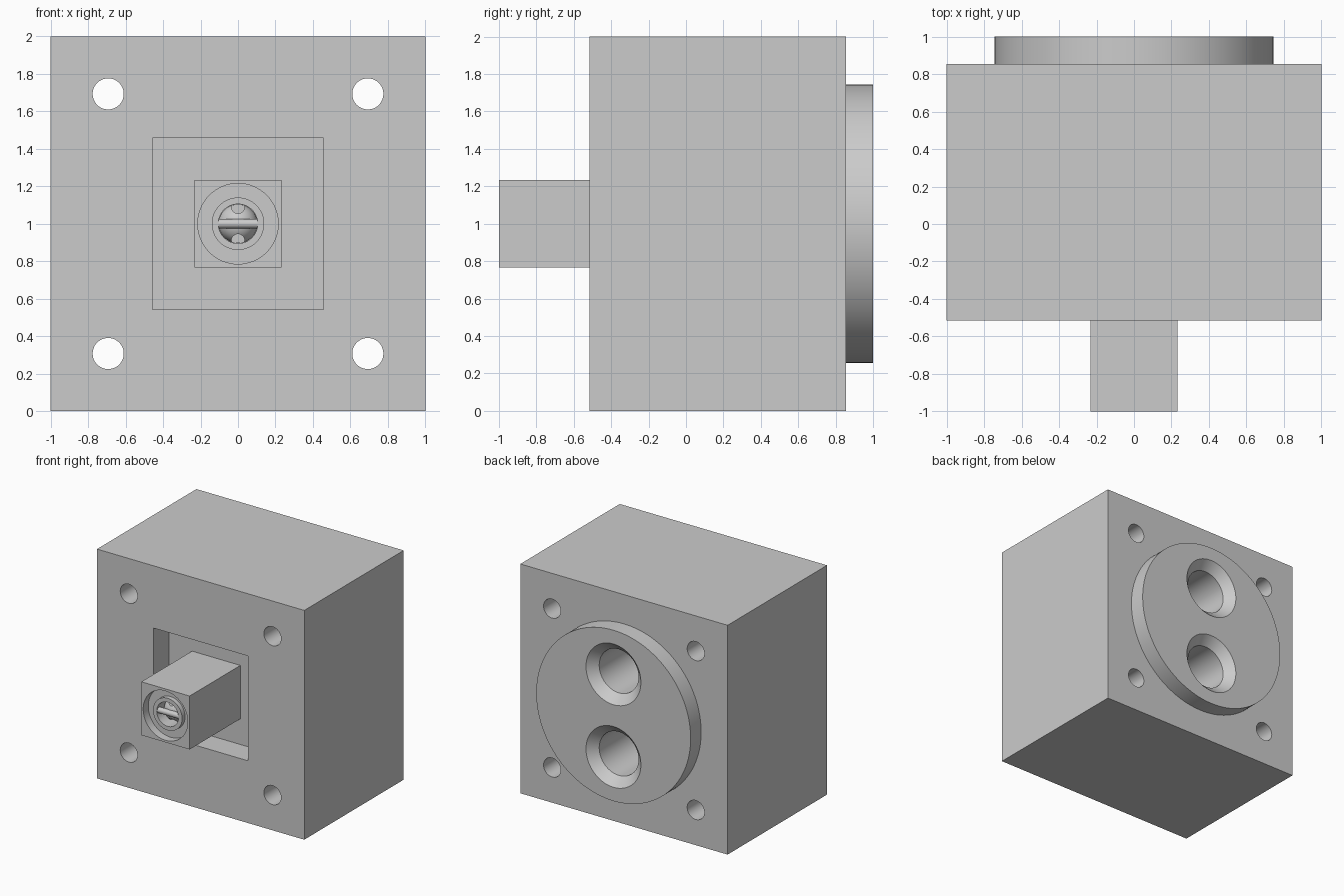
import bpy, bmesh, math

if "Cube" in bpy.data.objects:
    bpy.data.objects.remove(bpy.data.objects["Cube"], do_unlink=True)

FRONT, BACK, MID = -0.515, 0.855, 1.0    # block faces and centre height
POCKET_FLOOR = -0.30
TIP = -1.0

metal = bpy.data.materials.new("plain grey")
metal.use_nodes = True
GREY = (0.6, 0.6, 0.6, 1)
metal.diffuse_color = GREY
metal.node_tree.nodes["Principled BSDF"].inputs["Base Color"].default_value = GREY


def finish(name, bm):
    bmesh.ops.recalc_face_normals(bm, faces=bm.faces)
    mesh = bpy.data.meshes.new(name)
    bm.to_mesh(mesh)
    bm.free()
    mesh.materials.append(metal)
    obj = bpy.data.objects.new(name, mesh)
    bpy.context.collection.objects.link(obj)
    return obj


def box(name, half, y0, y1):
    """Square bar along y, centred on the main axis."""
    bm = bmesh.new()
    bmesh.ops.create_cube(bm, size=1)
    for v in bm.verts:
        v.co = (v.co.x * 2 * half, y0 if v.co.y < 0 else y1, MID + v.co.z * 2 * half)
    return finish(name, bm)


def turned(name, profile, x=0, z=MID, sides=64):
    """Solid turned about a y-parallel axis from (radius, y) points."""
    bm = bmesh.new()
    turns = [2 * math.pi * i / sides for i in range(sides)]
    rings = [[bm.verts.new((x + r * math.cos(a), y, z + r * math.sin(a))) for a in turns]
             for r, y in profile]
    for lower, upper in zip(rings, rings[1:]):
        for i in range(sides):
            j = (i + 1) % sides
            bm.faces.new((lower[i], lower[j], upper[j], upper[i]))
    bm.faces.new(rings[0])
    bm.faces.new(rings[-1])
    return finish(name, bm)


def cut(obj, *cutters):
    for cutter in cutters:
        cutter.hide_render = True
        mod = obj.modifiers.new("cut", "BOOLEAN")
        mod.operation = "DIFFERENCE"
        mod.solver = "EXACT"
        mod.object = cutter
        bpy.context.view_layer.objects.active = obj
        bpy.ops.object.modifier_apply(modifier=mod.name)
        bpy.data.objects.remove(cutter, do_unlink=True)


def smooth(obj):
    bpy.ops.object.select_all(action="DESELECT")
    obj.select_set(True)
    bpy.context.view_layer.objects.active = obj
    bpy.ops.object.shade_smooth_by_angle(angle=math.radians(30))


def port(sign):
    """Chamfered blind bore, opening at the back."""
    return turned("port_cutter", [(0.19, 0.1), (0.19, 0.925), (0.265, 1.0), (0.265, 1.1)],
                  z=MID + sign * 0.36)


# Main block with front pocket, bolt holes and ports
block = box("block", 1.0, FRONT, BACK)
cut(block, box("pocket_cutter", 0.457, FRONT - 0.2, POCKET_FLOOR))
for sx in (-1, 1):
    for sz in (-1, 1):
        cut(block, turned("bolt_hole_cutter", [(0.083, FRONT - 0.2), (0.083, BACK + 0.2)],
                          sx * 0.693, MID + sz * 0.693, 48))
cut(block, port(1), port(-1))

# Round boss on the back
boss = turned("back_boss", [(0.745, BACK), (0.745, 1.0)], sides=128)
cut(boss, port(1), port(-1))

# Square stem with a counterbored tip
stem = box("square_stem", 0.233, TIP, POCKET_FLOOR)
cut(stem, turned("counterbore_cutter", [(0.215, TIP - 0.1), (0.215, TIP + 0.07)]),
    turned("bore_cutter", [(0.105, TIP - 0.1), (0.105, TIP + 0.25)]))

# Raised collar inside the counterbore
collar = turned("collar", [(0.14, TIP + 0.03), (0.14, TIP + 0.075)])
cut(collar, turned("collar_cutter", [(0.105, TIP - 0.1), (0.105, TIP + 0.2)]))

# Rounded core with a notch above and below
steps = [math.radians(a) for a in range(3, 91, 6)]
dome = [(0.104 * math.sin(a), TIP + 0.16 - 0.1 * math.cos(a)) for a in steps]
core = turned("rounded_core", dome + [(0.104, TIP + 0.25)], sides=48)
cut(core, *[turned("notch_cutter", [(0.035, TIP), (0.035, TIP + 0.22)],
                   z=MID + s * 0.09, sides=24) for s in (-1, 1)])

# Cross pin spanning the bore
bm = bmesh.new()
bmesh.ops.create_cone(bm, cap_ends=True, segments=24, radius1=0.025, radius2=0.025, depth=0.21)
for v in bm.verts:
    v.co = (v.co.z, TIP + 0.06 + v.co.y, MID + v.co.x)
pin = finish("cross_pin", bm)

for part in (block, boss, stem, collar, core, pin):
    smooth(part)
